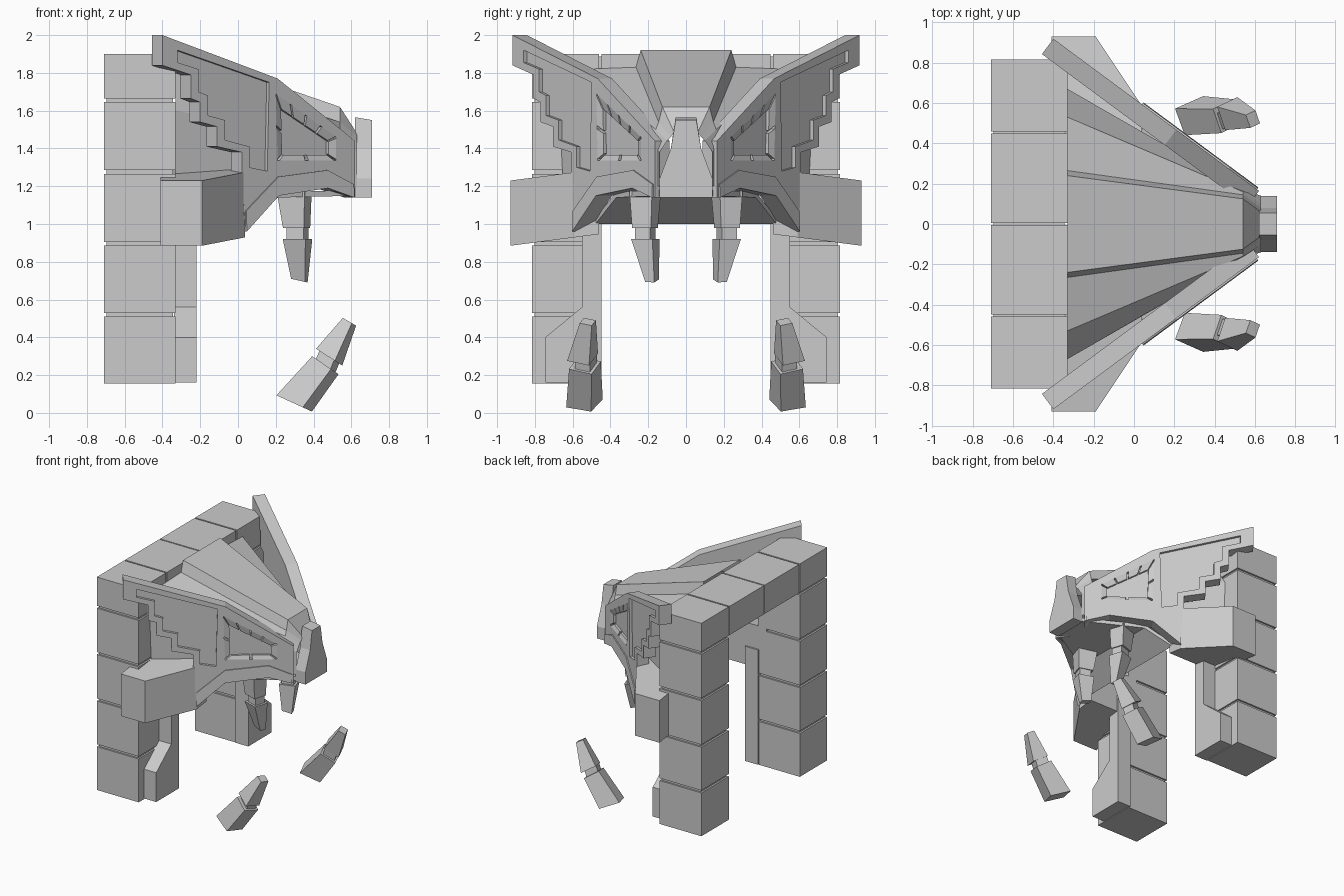
import bpy, bmesh
from math import cos, sin, radians
from mathutils import Vector

if "Cube" in bpy.data.objects:
    bpy.data.objects.remove(bpy.data.objects["Cube"])


def loft(name, rings, mirror=True, closed=True):
    """Skin equal-length rings; closed ones get caps. Optionally mirror across y."""
    bm = bmesh.new()
    rows = [[bm.verts.new(p) for p in r] for r in rings]
    n = len(rings[0])
    for a, b in zip(rows, rows[1:]):
        for i in range(n if closed else n - 1):
            j = (i + 1) % n
            bm.faces.new((a[i], a[j], b[j], b[i]))
    if closed:
        bm.faces.new(rows[0])
        bm.faces.new(rows[-1])
        bmesh.ops.recalc_face_normals(bm, faces=bm.faces)
    me = bpy.data.meshes.new(name)
    bm.to_mesh(me)
    bm.free()
    ob = bpy.data.objects.new(name, me)
    bpy.context.collection.objects.link(ob)
    if mirror:
        add_mirror(ob)
    return ob


def add_mirror(ob):
    m = ob.modifiers.new("mirror", 'MIRROR')
    m.use_axis = (False, True, False)
    m.use_mirror_merge = False


def box(name, x, y, z, mirror=True):
    ring = lambda h: [(x[0], y[0], h), (x[1], y[0], h), (x[1], y[1], h), (x[0], y[1], h)]
    return loft(name, [ring(z[0]), ring(z[1])], mirror)


# Stone gate: stacked blocks around a slightly slimmer core
X = (-0.71, -0.33)
g = 0.014
for i, z in enumerate([(.155, .51), (.53, .885), (.905, 1.265), (1.285, 1.645), (1.665, 1.9)]):
    box(f"pillar_block_{i}", X, (.46, .815), z)
box("lintel_block", X, (.005, .448), (1.665, 1.9))
box("pillar_core", (X[0] + g, X[1] - g), (.46 + g, .815 - g), (.17, 1.88))
box("lintel_core", (X[0] + g, X[1] - g), (-.5, .5), (1.68, 1.9 - g), False)

# Stepped buttress in front of each pillar
prof = [(.447, .16), (.745, .16), (.745, .4), (.55, .56), (.55, 1.1), (.447, 1.1)]
loft("buttress", [[(x, y, z) for y, z in prof] for x in (-.34, -.22)])

# Jaw hinge boxes: bottom and top tilt up toward the middle
plan = [(-.41, .46), (-.41, .93), (-.19, .93), (.037, .59), (.037, .46)]
loft("jaw_box", [[(x, y, b + .13 * (.93 - y)) for x, y in plan] for b in (.885, 1.23)])

# Head: hollow faceted hood from the gate to the snout, open underneath at the back
sections = [
    (.63, [(.06, 1.48), (.08, 1.46), (.1, 1.44), (.14, 1.38), (.14, 1.2)]),
    (.54, [(.125, 1.62), (.145, 1.54), (.16, 1.5), (.17, 1.44), (.17, 1.2)]),
    (-.33, [(.24, 1.92), (.265, 1.83), (.53, 1.82), (.67, 1.6), (.65, 1.2)]),
]
loft("head", [[(x, y, z) for y, z in reversed(s)] + [(x, -y, z) for y, z in s]
              for x, s in sections], False, False)

# Palate between the lips
loft("palate", [[(x, -w, z), (x, w, z), (x, w, z + .03), (x, -w, z + .03)]
                for x, w, z in ((.03, .48, 1.0), (.21, .37, 1.14), (.63, .13, 1.15))], False)

# Nose plate
half = [(.055, 1.565), (.08, 1.4), (.14, 1.24), (.14, 1.14)]
nose = half + [(-y, z) for y, z in reversed(half)]
loft("nose", [[(.62, y, z) for y, z in nose],
              [(.71, y, z - (.015 if z > 1.5 else 0)) for y, z in nose]], False)

# Side face plates lie in a slanted vertical plane
N = Vector((.595, .804, 0))


def on_plate(pts, d):
    return [Vector((x, .623 - .74 * x, z)) + N * d for x, z in pts]


def plate(name, pts, d0, d1):
    return loft(name, [on_plate(pts, d0), on_plate(pts, d1)], False)


outline = [(-.4, 2), (-.4, 1.84), (-.25, 1.79), (-.25, 1.665), (-.2, 1.645), (-.2, 1.54),
           (-.11, 1.515), (-.11, 1.41), (.02, 1.38), (.02, 1.26), (.04, .96), (.21, 1.15),
           (.47, 1.19), (.62, 1.14), (.62, 1.44), (.21, 1.77)]
recess = [(-.32, 1.92), (-.32, 1.855), (-.21, 1.82), (-.21, 1.7), (-.16, 1.68), (-.16, 1.575),
          (-.07, 1.55), (-.07, 1.445), (.06, 1.41), (.06, 1.3), (.155, 1.28), (.165, 1.75)]
eye_out = [(.2, 1.69), (.52, 1.46), (.52, 1.335), (.21, 1.335)]
eye_in = [(.235, 1.61), (.485, 1.44), (.485, 1.365), (.24, 1.365)]
face = plate("face_plate", outline, -.095, 0)
for nm, pts, depth in (("panel", recess, -.022), ("eye", eye_out, -.03)):
    cut = plate(nm + "_cutter", pts, depth, .05)
    cut.hide_render = True
    cut.hide_viewport = True
    b = face.modifiers.new(nm, 'BOOLEAN')
    b.operation = 'DIFFERENCE'
    b.solver = 'EXACT'
    b.object = cut
add_mirror(face)

# Eye rim: segmented frame standing in the socket
for k, n in enumerate((4, 1, 2, 2)):
    o0, o1 = Vector(eye_out[k]), Vector(eye_out[(k + 1) % 4])
    i0, i1 = Vector(eye_in[k]), Vector(eye_in[(k + 1) % 4])
    for s in range(n):
        t0, t1 = (s + .06) / n, (s + .94) / n
        q = [o0.lerp(o1, t0), o0.lerp(o1, t1), i0.lerp(i1, t1), i0.lerp(i1, t0)]
        top = on_plate(q[:2], 0) + on_plate(q[2:], -.012)
        loft(f"eye_rim_{k}_{s}", [on_plate(q, -.04), top])

# Raised upper lip
lip = [(.04, 1.07), (.21, 1.25), (.47, 1.285), (.61, 1.21)]
low = [(.04, .96), (.21, 1.15), (.47, 1.19), (.61, 1.14)]
loft("lip", [on_plate(lip + low[::-1], -.02),
             on_plate(lip, .008) + on_plate(low[::-1], .012)])


# Fangs: each ring is two (x, z) corners and a y range, twisted about its centre
def fang(name, parts, twist, scale):
    c, s = cos(radians(twist)) * scale, sin(radians(twist)) * scale
    for i, rings in enumerate(parts):
        out = []
        for x0, z0, x1, z1, y0, y1 in rings:
            mid = Vector((x0 + x1, y0 + y1, z0 + z1)) / 2
            u = Vector((x1 - x0, 0, z1 - z0)) / 2
            hu, v = u.normalized(), Vector((0, 1, 0))
            a, b = u.length, (y1 - y0) / 2
            out.append([mid + hu * (p * a * c - q * b * s) + v * (p * a * s + q * b * c)
                        for p, q in ((-1, -1), (1, -1), (1, 1), (-1, 1))])
        loft(f"{name}_{i}", out)


fang("upper_fang", [
    [(.2, 1.2, .39, 1.17, .14, .29), (.24, .98, .38, .98, .155, .28)],
    [(.26, .99, .37, .99, .165, .265), (.26, .91, .37, .91, .165, .265)],
    [(.24, .92, .39, .92, .145, .285), (.28, .71, .37, .69, .15, .21)]], 18, .84)
fang("lower_fang", [
    [(.21, .09, .385, .01, .455, .62), (.4, .295, .525, .21, .46, .61)],
    [(.415, .28, .51, .21, .48, .58), (.445, .35, .54, .285, .48, .58)],
    [(.42, .335, .545, .255, .475, .62), (.56, .5, .62, .465, .48, .56)]], 22, .86)
